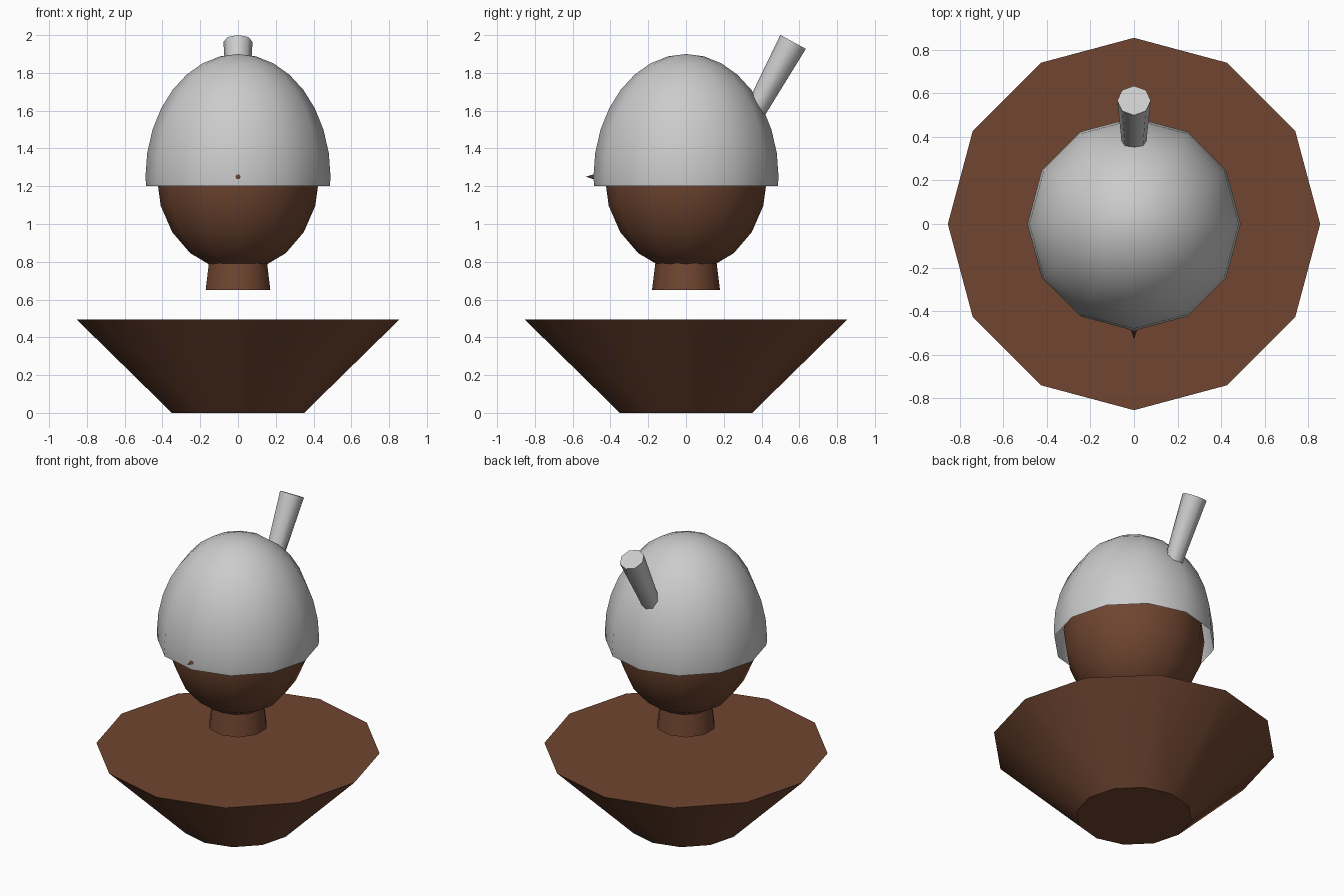
import bpy, bmesh, math
from mathutils import Matrix, Vector

if "Cube" in bpy.data.objects:
    bpy.data.objects.remove(bpy.data.objects["Cube"])


def material(name, rgb):
    m = bpy.data.materials.new(name)
    m.diffuse_color = (*rgb, 1)
    m.use_nodes = True
    m.node_tree.nodes["Principled BSDF"].inputs["Base Color"].default_value = m.diffuse_color
    return m


BROWN = material("brown skin", (0.16, 0.06, 0.03))
GREY = material("light grey", (0.6, 0.6, 0.6))


def finish(name, bm, mat, angle=40):
    me = bpy.data.meshes.new(name)
    bm.to_mesh(me)
    bm.free()
    me.materials.append(mat)
    ob = bpy.data.objects.new(name, me)
    bpy.context.collection.objects.link(ob)
    bpy.ops.object.select_all(action='DESELECT')
    ob.select_set(True)
    bpy.context.view_layer.objects.active = ob
    bpy.ops.object.shade_smooth_by_angle(angle=math.radians(angle))
    return ob


def cone(name, sides, r1, r2, start, end, mat, angle=40):
    """Tapered cylinder from start (radius r1) to end (radius r2), one corner towards y."""
    a, b = Vector(start), Vector(end)
    d = b - a
    tilt = math.atan2(-d.y, d.z)          # all axes lie in the yz plane
    bm = bmesh.new()
    bmesh.ops.create_cone(bm, cap_ends=True, segments=sides,
                          radius1=r1, radius2=r2, depth=d.length)
    # turn so that a corner sits on +y
    v = max((v.co for v in bm.verts), key=lambda c: c.y)
    spin = math.pi / 2 - math.atan2(v.y, v.x)
    bm.transform(Matrix.Translation((a + b) / 2) @ Matrix.Rotation(tilt, 4, 'X')
                 @ Matrix.Rotation(spin, 4, 'Z'))
    return finish(name, bm, mat, angle)


def ellipsoid(segments, rings, r, rz, z):
    bm = bmesh.new()
    bmesh.ops.create_uvsphere(bm, u_segments=segments, v_segments=rings, radius=1)
    bm.transform(Matrix.Translation((0, 0, z)) @ Matrix.Diagonal((r, r, rz, 1)))
    return bm


# Shoulders and neck
cone("torso", 12, 0.35, 0.855, (0, 0, 0), (0, 0, 0.495), BROWN)
cone("neck", 10, 0.18, 0.155, (0, 0, 0.65), (0, 0, 0.85), BROWN)

# Head
finish("head", ellipsoid(12, 10, 0.43, 0.5, 1.25), BROWN)

# Nose tip poking through the helmet
cone("nose", 8, 0.035, 0.0, (0, -0.42, 1.25), (0, -0.53, 1.25), BROWN, 60)

# Helmet: open shell cut off level below the temples
shell = ellipsoid(12, 16, 0.49, 0.65, 1.25)
bmesh.ops.bisect_plane(shell, geom=shell.verts[:] + shell.edges[:] + shell.faces[:],
                       plane_co=(0, 0, 1.2), plane_no=(0, 0, 1), clear_inner=True)
finish("helmet", shell, GREY)

# Plume holder leaning backwards out of the helmet
cone("plume_tube", 8, 0.054, 0.077, (0, 0.351, 1.57), (0, 0.567, 1.964), GREY, 50)
